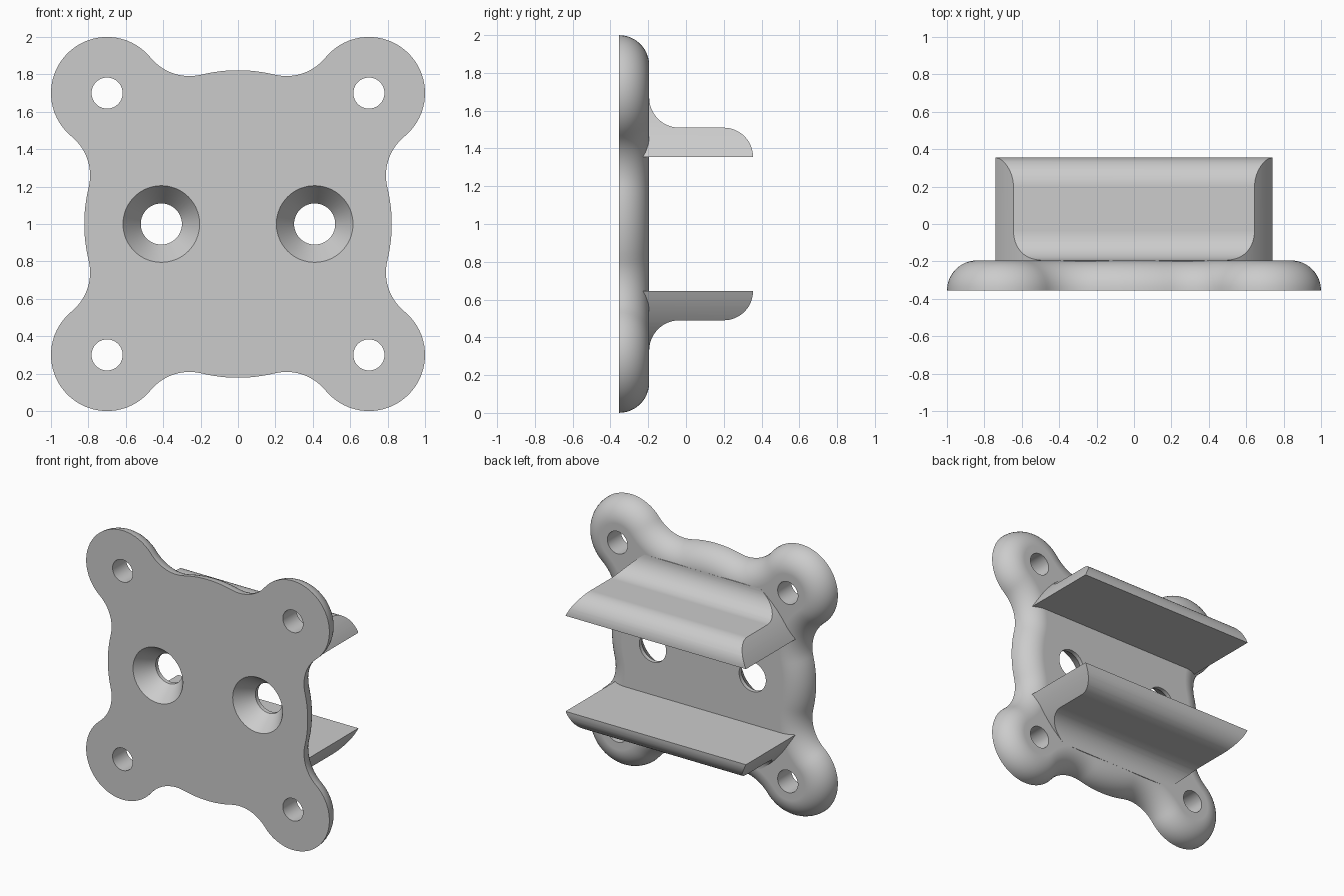
import bpy, bmesh
from math import sin, cos, atan2, hypot, sqrt, pi, radians

if "Cube" in bpy.data.objects:
    bpy.data.objects.remove(bpy.data.objects["Cube"])

R_MID, R_CORNER, R_NECK = 0.822, 0.30, 0.27   # plate outline radii
CORNER, T = 0.70, 0.16                        # corner offset, plate thickness
Y0 = -0.355                                   # front face


def loft(name, rings):
    """Closed solid through rings of equal point count, capped at both ends."""
    bm = bmesh.new()
    vs = [[bm.verts.new(p) for p in ring] for ring in rings]
    n = len(vs[0])
    for a, b in zip(vs, vs[1:]):
        for i in range(n):
            j = (i + 1) % n
            bm.faces.new((a[i], a[j], b[j], b[i]))
    bm.faces.new(vs[0][::-1])
    bm.faces.new(vs[-1])
    bmesh.ops.recalc_face_normals(bm, faces=bm.faces)
    me = bpy.data.meshes.new(name)
    bm.to_mesh(me)
    bm.free()
    ob = bpy.data.objects.new(name, me)
    bpy.context.collection.objects.link(ob)
    return ob


def lathe(name, x, z, profile, n=64):
    """Round solid along y from (radius, y) pairs."""
    return loft(name, [[(x + r * cos(2 * pi * i / n), y, z + r * sin(2 * pi * i / n))
                        for i in range(n)] for r, y in profile])


def activate(ob):
    bpy.ops.object.select_all(action='DESELECT')
    ob.select_set(True)
    bpy.context.view_layer.objects.active = ob


def boolean(ob, cutter, op):
    activate(ob)
    m = ob.modifiers.new("cut", 'BOOLEAN')
    m.operation, m.solver, m.object = op, 'EXACT', cutter
    bpy.ops.object.modifier_apply(modifier=m.name)
    bpy.data.objects.remove(cutter)


def finish(ob):
    activate(ob)
    bpy.ops.object.shade_smooth_by_angle(angle=radians(30))
    ob.modifiers.new("normals", 'WEIGHTED_NORMAL').keep_sharp = True


def arc(cx, cz, r, a0, a1, n):
    return [(cx + r * cos(a0 + (a1 - a0) * i / n), cz + r * sin(a0 + (a1 - a0) * i / n))
            for i in range(n)]


def outline(d):
    """Four-lobed tangent-arc outline, inset by d."""
    p, q, dist = R_MID + R_NECK, R_CORNER + R_NECK, CORNER * sqrt(2)
    along = (p * p - q * q + dist * dist) / (2 * dist)
    a = pi / 4 - atan2(sqrt(p * p - along * along), along)
    nx, nz = p * cos(a), p * sin(a)                 # neck arc centre
    c = atan2(CORNER - nz, CORNER - nx)             # neck to corner direction
    quarter = (arc(0, 0, R_MID - d, -a, a, 12)
               + arc(nx, nz, R_NECK + d, a + pi, c, 14)
               + arc(CORNER, CORNER, R_CORNER - d, c - pi, 1.5 * pi - c, 32)
               + arc(nz, nx, R_NECK + d, pi / 2 - c, -pi / 2 - a, 14))
    pts = []
    for _ in range(4):
        pts += quarter
        quarter = [(-z, x) for x, z in quarter]
    return pts


# Plate with a rounded rear edge
rings = []
for i in range(13):
    t = pi / 2 * i / 12
    rings.append([(x, Y0 + T * sin(t), 1 + z) for x, z in outline(T * (1 - cos(t)))])
plate = loft("mounting_plate", rings)

# Corner holes and countersunk middle holes
for sx in (-1, 1):
    for sz in (-1, 1):
        boolean(plate, lathe("hole_cutter", sx * CORNER, 1 + sz * CORNER,
                             [(0.083, -0.5), (0.083, 0)]), 'DIFFERENCE')
    boolean(plate, lathe("countersink_cutter", sx * 0.41, 1,
                         [(0.2123, Y0 - 0.01), (0.11, Y0 + 0.13), (0.11, 0)]), 'DIFFERENCE')
finish(plate)

# Two shelves: filleted profile trimmed to the plate's middle circle
profile = [(-0.28, 0.355), (0.355, 0.355)]
profile += [(0.2 + 0.155 * cos(i * pi / 24), 0.355 + 0.155 * sin(i * pi / 24))
            for i in range(1, 13)]
profile += [(-0.035 - 0.16 * sin(i * pi / 24), 0.67 - 0.16 * cos(i * pi / 24))
            for i in range(13)]
profile += [(-0.28, 0.67)]
for name, s in (("upper_shelf", 1), ("lower_shelf", -1)):
    shelf = loft(name, [[(x, y, 1 + s * z) for y, z in profile] for x in (-0.9, 0.9)])
    boolean(shelf, lathe("trim_cutter", 0, 1, [(R_MID, -0.6), (R_MID, 0.6)], 192), 'INTERSECT')
    finish(shelf)
